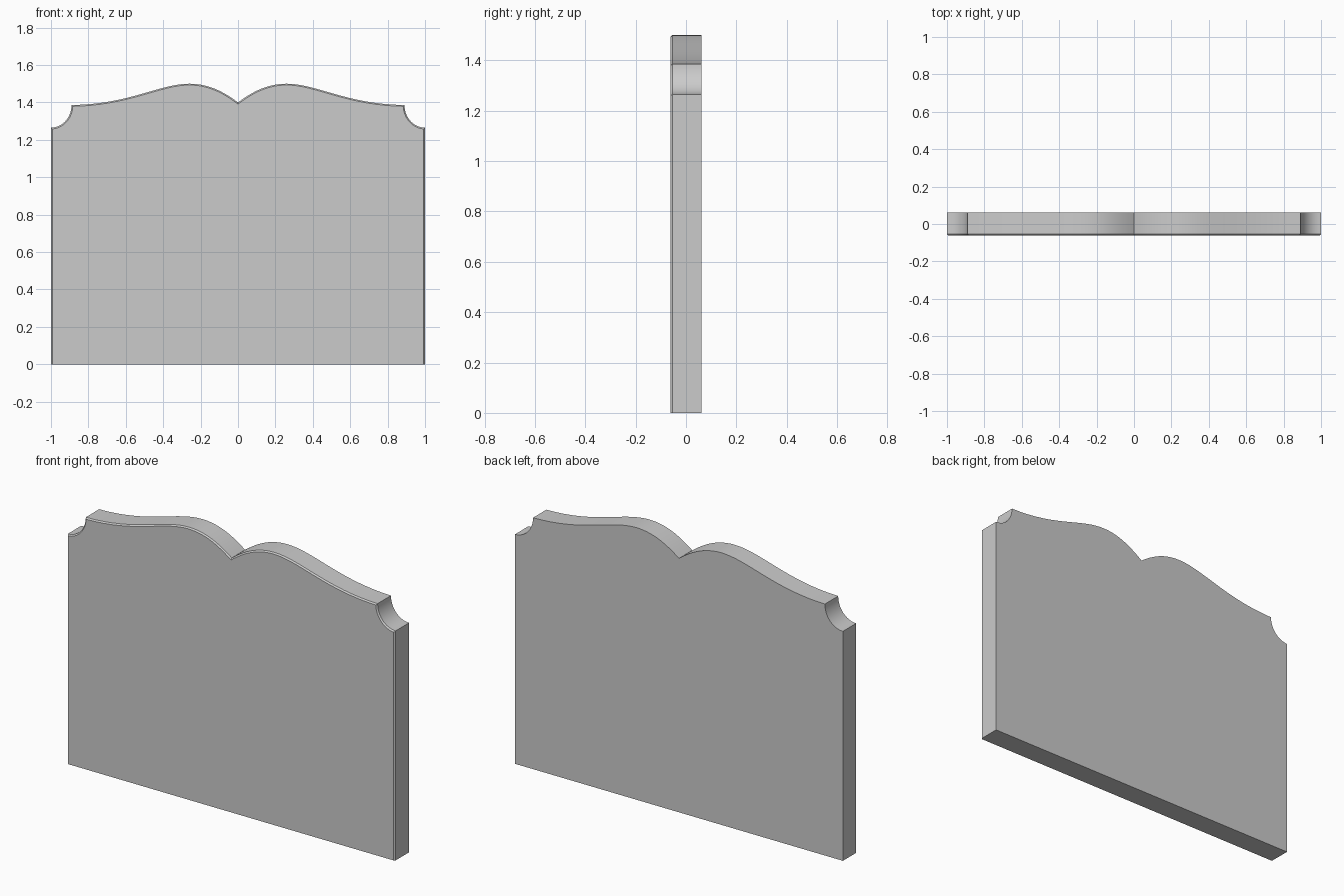
import bpy, bmesh, math
from mathutils import Vector
from mathutils.geometry import interpolate_bezier

if "Cube" in bpy.data.objects:
    bpy.data.objects.remove(bpy.data.objects["Cube"])

HALF_DEPTH = 0.0615
CROWN = [((0, 1.40), (0.08, 1.46), (0.16, 1.50), (0.26, 1.50)),
         ((0.26, 1.50), (0.42, 1.50), (0.58, 1.39), (0.89, 1.386))]
NOTCH_RX, NOTCH_RZ, NOTCH_STEPS = 0.11, 0.121, 12

# Right half of the outline: wavy crown, scooped corner, straight side
half = [(0, 1.40)]
for pts in CROWN:
    curve = interpolate_bezier(*[Vector((x, 0, z)) for x, z in pts], 17)
    half += [(p.x, p.z) for p in curve[1:]]
for i in range(1, NOTCH_STEPS + 1):
    a = math.pi / 2 * i / NOTCH_STEPS
    half.append((1 - NOTCH_RX * math.cos(a), 1.386 - NOTCH_RZ * math.sin(a)))
half.append((1, 0))
outline = half + [(-x, z) for x, z in reversed(half[1:])]

# Slab extruded from the mirrored outline
bm = bmesh.new()
front = bm.faces.new([bm.verts.new((x, -HALF_DEPTH, z)) for x, z in outline])
ext = bmesh.ops.extrude_face_region(bm, geom=[front], use_keep_orig=True)
bmesh.ops.translate(bm, vec=(0, 2 * HALF_DEPTH, 0),
                    verts=[g for g in ext["geom"] if isinstance(g, bmesh.types.BMVert)])
bmesh.ops.recalc_face_normals(bm, faces=bm.faces[:])

# Fine eased edge around the front, except along the base
rim = [e for e in bm.edges
       if all(v.co.y < 0 for v in e.verts) and any(v.co.z > 0.01 for v in e.verts)]
bmesh.ops.bevel(bm, geom=rim, offset=0.007, segments=1, affect='EDGES', clamp_overlap=True)

mesh = bpy.data.meshes.new("headstone_slab")
bm.to_mesh(mesh)
bm.free()
slab = bpy.data.objects.new("headstone_slab", mesh)
bpy.context.collection.objects.link(slab)
bpy.context.view_layer.objects.active = slab
slab.select_set(True)
bpy.ops.object.shade_smooth_by_angle(angle=math.radians(30))
